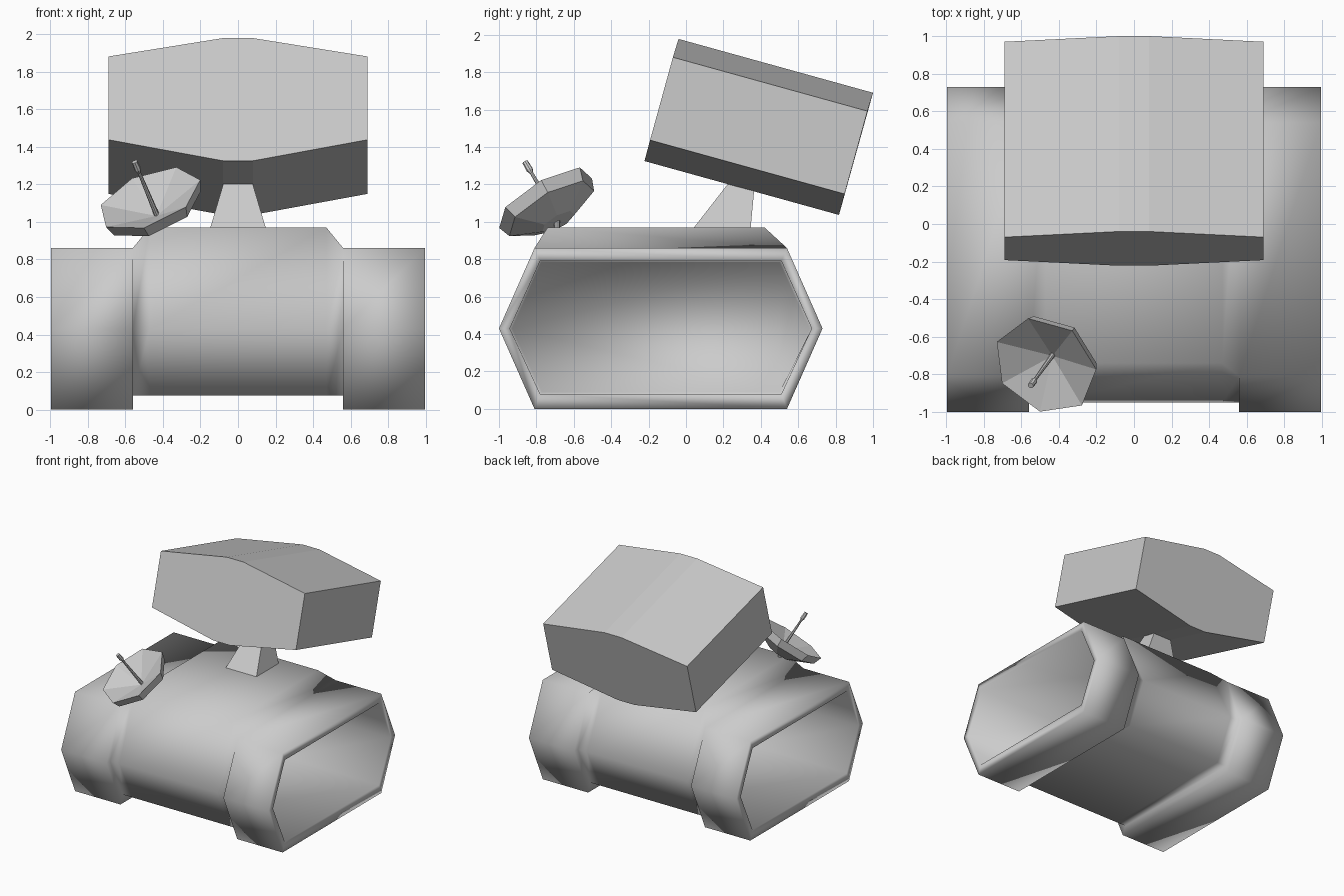
import bpy, bmesh, math
from mathutils import Vector, Matrix

if "Cube" in bpy.data.objects:
    bpy.data.objects.remove(bpy.data.objects["Cube"])


def make_object(name, bm):
    bmesh.ops.remove_doubles(bm, verts=bm.verts, dist=0.0005)
    bmesh.ops.recalc_face_normals(bm, faces=bm.faces)
    mesh = bpy.data.meshes.new(name)
    bm.to_mesh(mesh)
    bm.free()
    obj = bpy.data.objects.new(name, mesh)
    bpy.context.collection.objects.link(obj)
    return obj


def loft(name, rings):
    """Skin a list of equal-length point rings and cap both ends."""
    bm = bmesh.new()
    vs = [[bm.verts.new(p) for p in ring] for ring in rings]
    n = len(rings[0])
    for a, b in zip(vs, vs[1:]):
        for i in range(n):
            j = (i + 1) % n
            bm.faces.new((a[i], a[j], b[j], b[i]))
    bm.faces.new(vs[0])
    bm.faces.new(vs[-1])
    return make_object(name, bm)


# Main body: hexagonal drum with deep hollow ends and a raised waist
outer = [(-.81, 0), (.54, 0), (.73, .43), (.54, .86), (-.81, .86), (-1, .43)]
inner = [(-.78, .08), (.51, .08), (.672, .43), (.51, .79), (-.78, .79), (-.942, .43)]
deep = [(-.77, .09), (.50, .09), (.66, .43), (.50, .785), (-.77, .785), (-.93, .43)]
waist = [(-.78, .075), (.51, .075), (.68, .43), (.54, .86), (-.81, .86), (-.95, .43)]
raised = [(-.78, .075), (.51, .075), (.68, .43), (.42, .97), (-.74, .97), (-.95, .43)]
stations = [(.1, deep), (.995, inner), (.995, outer), (.56, outer), (.56, waist), (.47, raised)]
stations += [(-x, p) for x, p in reversed(stations)]
body = loft("body", [[(x, y, z) for y, z in p] for x, p in stations])
body.data.shade_smooth()

# Neck: wedge with an upright back
loft("neck", [
    [(-.15, .035, .96), (.15, .035, .96), (.15, .345, .96), (-.15, .345, .96)],
    [(-.07, .245, 1.23), (.07, .245, 1.23), (.07, .37, 1.23), (-.07, .37, 1.23)]])

# Head: eight-sided block tilted down to the back
half = [(.08, -.04, 1.978), (.69, -.07, 1.88), (.69, -.192, 1.437), (.08, -.222, 1.325)]
face = [Vector(p) for p in half] + [Vector((-x, y, z)) for x, y, z in reversed(half)]
loft("head", [face, [p + Vector((0, 1.04, -.288)) for p in face]])

# Dish: seven-sided shallow bowl with a faceted back
axis = Vector((-.336, -.476, .812)).normalized()
centre = Vector((-.472, -.755, 1.122))
spoke = Vector((.149, .194, .175))
spoke = (spoke - axis * spoke.dot(axis)).normalized()


def dish_ring(radius, height):
    return [centre + axis * height
            + Matrix.Rotation(math.tau * i / 7, 3, axis) @ spoke * radius
            for i in range(7)]


loft("dish", [dish_ring(.004, -.11), dish_ring(.29, 0),
              dish_ring(.265, -.07), dish_ring(.1, -.15)])


# Feed rod and dish post
def rod(name, start, end, profile, sides=8):
    start, end = Vector(start), Vector(end)
    d = end - start
    side = d.orthogonal().normalized()
    loft(name, [[start + d * t + Matrix.Rotation(math.tau * i / sides, 3, d) @ side * r
                 for i in range(sides)] for t, r in profile])


rod("feed_rod", (-.425, -.685, 1.02), (-.55, -.86, 1.32),
    [(0, .015), (.8, .009), (.86, .018), (1, .016)])
rod("dish_post", (-.42, -.69, .96), (-.42, -.69, 1.03), [(0, .016), (1, .016)])
